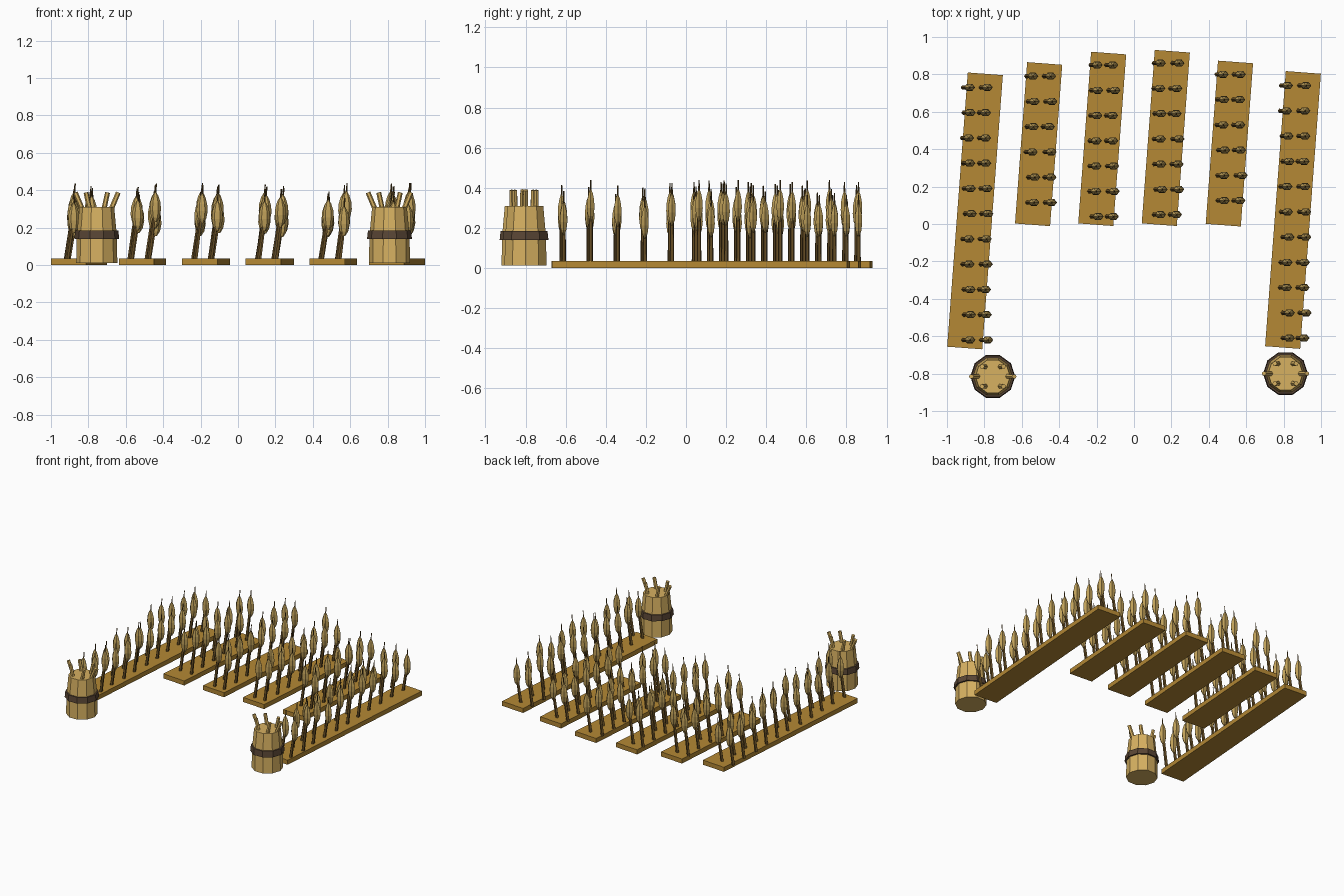
import bpy, bmesh, math, random
from mathutils import Vector, Matrix

if "Cube" in bpy.data.objects:
    bpy.data.objects.remove(bpy.data.objects["Cube"])

random.seed(7)


def material(name, rgb):
    m = bpy.data.materials.new(name)
    m.diffuse_color = (*rgb, 1)
    m.use_nodes = True
    m.node_tree.nodes["Principled BSDF"].inputs["Base Color"].default_value = m.diffuse_color
    return m


SOIL = material("ochre_plank", (0.46, 0.25, 0.035))
STALK = material("dark_stalk", (0.15, 0.085, 0.02))
GRAIN = material("grain", (0.52, 0.35, 0.10))
WOOD = material("pale_wood", (0.68, 0.44, 0.12))
BAND = material("band_brown", (0.10, 0.06, 0.035))


def finish(bm, name, mat):
    bmesh.ops.recalc_face_normals(bm, faces=bm.faces)
    me = bpy.data.meshes.new(name)
    bm.to_mesh(me)
    bm.free()
    me.materials.append(mat)
    ob = bpy.data.objects.new(name, me)
    bpy.context.collection.objects.link(ob)
    return ob


def lathe(bm, profile, sides, origin, sy=1.0):
    """Stack of capped rings; profile holds (radius, z)."""
    rings = []
    for r, z in profile:
        rings.append([bm.verts.new(Vector(origin) + Vector((
            r * math.cos(math.tau * i / sides),
            r * sy * math.sin(math.tau * i / sides), z))) for i in range(sides)])
    for a, b in zip(rings, rings[1:]):
        for i in range(sides):
            j = (i + 1) % sides
            bm.faces.new((a[i], a[j], b[j], b[i]))
    bm.faces.new(rings[0][::-1])
    bm.faces.new(rings[-1])


def rod(bm, p, q, r1, r2, sides):
    p, q = Vector(p), Vector(q)
    d = q - p
    rot = d.to_track_quat('Z', 'Y').to_matrix().to_4x4()
    bmesh.ops.create_cone(bm, cap_ends=True, segments=sides, radius1=r1, radius2=r2,
                          depth=d.length, matrix=Matrix.Translation((p + q) / 2) @ rot)


# crop rows: centre x, centre y, length, number of rows, y of the last row
ROWS = [(-0.85, 0.07, 1.47, 11, 0.73), (-0.51, 0.427, 0.865, 6, 0.79),
        (-0.17, 0.455, 0.92, 7, 0.85), (0.17, 0.46, 0.93, 7, 0.86),
        (0.51, 0.43, 0.875, 6, 0.80), (0.85, 0.075, 1.475, 11, 0.74)]
HEAD = [(0.006, -0.08), (0.022, -0.055), (0.030, -0.015),
        (0.027, 0.025), (0.016, 0.06), (0.004, 0.08)]

for n, (cx, cy, length, count, y_last) in enumerate(ROWS, 1):
    # base plank
    bm = bmesh.new()
    bmesh.ops.create_cube(bm, size=1, matrix=Matrix.Translation((cx, cy, 0.0175))
                          @ Matrix.Rotation(math.radians(-4.3), 4, 'Z')
                          @ Matrix.Diagonal((0.188, length, 0.035, 1)))
    finish(bm, f"row_plank_{n}", SOIL)

    # leaning stalks with faceted grain heads and thin tips
    stalks, heads = bmesh.new(), bmesh.new()
    for i in range(count):
        for side in (-0.045, 0.045):
            x = cx + 0.018 + side + random.uniform(-0.008, 0.008)
            y = y_last - 0.135 * i
            top = random.uniform(0.35, 0.44)
            mid = top - 0.125
            rod(stalks, (x - 0.035, y, 0.03), (x, y, mid), 0.012, 0.010, 5)
            rod(stalks, (x, y, mid + 0.06), (x + 0.005, y, top), 0.005, 0.003, 4)
            lathe(heads, HEAD, 6, (x, y, mid), 0.72)
    finish(stalks, f"stalks_{n}", STALK)
    finish(heads, f"grain_heads_{n}", GRAIN)

# two tapered bundles with a band and splayed sticks
for label, bx, by in (("left", -0.755, -0.815), ("right", 0.81, -0.80)):
    bm = bmesh.new()
    lathe(bm, [(0.110, 0.012), (0.107, 0.16), (0.093, 0.31)], 10, (bx, by, 0))
    finish(bm, f"bundle_body_{label}", WOOD)

    bm = bmesh.new()
    lathe(bm, [(0.120, 0.14), (0.115, 0.185)], 10, (bx, by, 0))
    finish(bm, f"bundle_band_{label}", BAND)

    bm = bmesh.new()
    for k in range(6):
        c, s = math.cos(math.tau * k / 6), math.sin(math.tau * k / 6)
        rod(bm, (bx + 0.065 * c, by + 0.06 * s, 0.27),
            (bx + 0.115 * c, by + 0.062 * s, 0.388), 0.014, 0.013, 6)
    finish(bm, f"bundle_sticks_{label}", WOOD)
